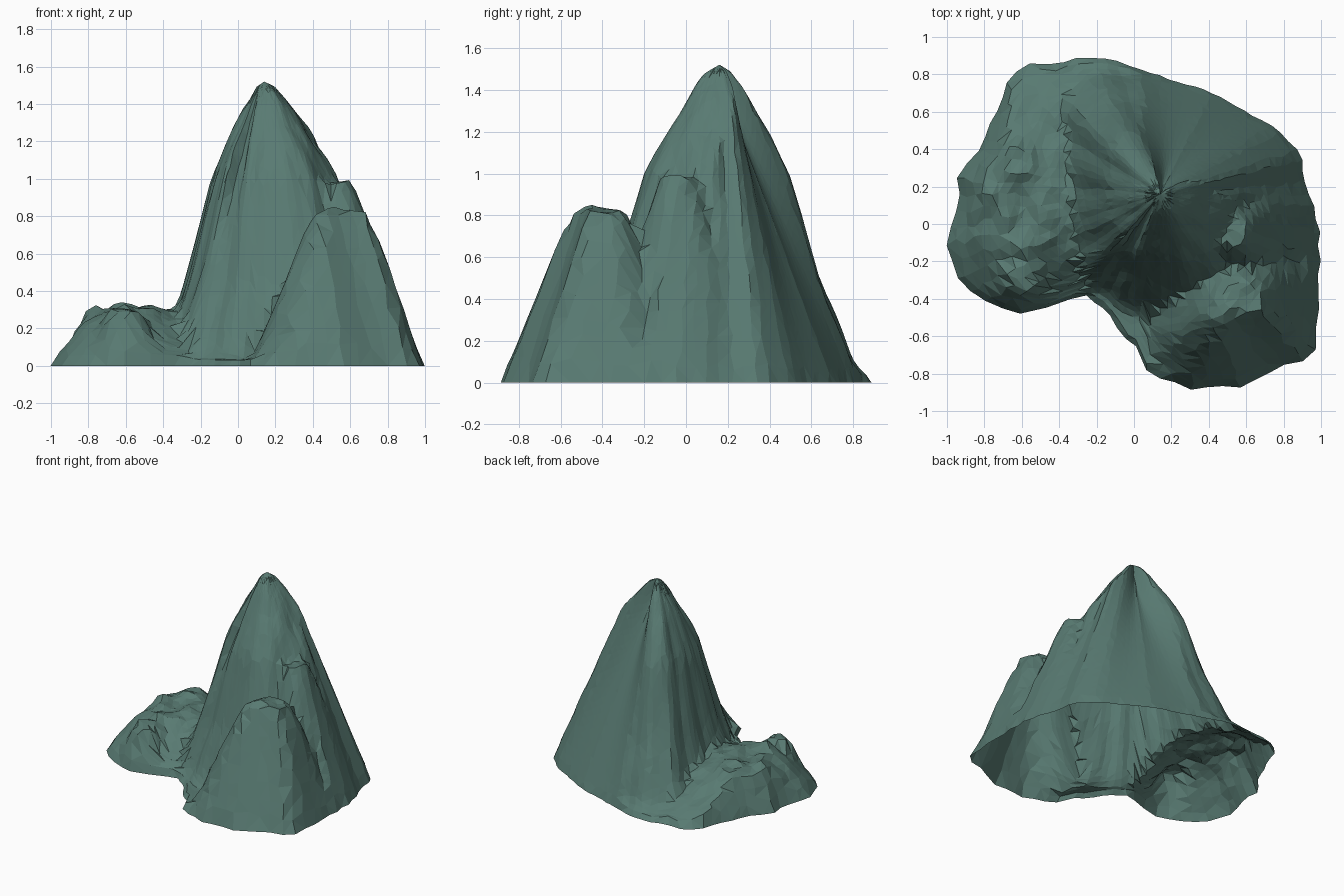
import bpy, bmesh, math, random
from mathutils import Vector, noise

if "Cube" in bpy.data.objects:
    bpy.data.objects.remove(bpy.data.objects["Cube"])

random.seed(4)
PEAK = Vector((0.14, 0.16))
RAYS, RINGS = 80, 26

# Ground outline seen from above, counter-clockwise
OUTLINE = [(.99, -.03), (.96, .1), (.91, .2), (.90, .37), (.77, .51), (.6, .6), (.42, .7),
           (.17, .78), (-.08, .87), (-.28, .9), (-.43, .85), (-.57, .86), (-.68, .75),
           (-.78, .5), (-.86, .35), (-.94, .28), (-.93, .1), (-1, -.08), (-.94, -.32),
           (-.8, -.41), (-.64, -.48), (-.46, -.45), (-.27, -.37), (-.16, -.45),
           (-.04, -.62), (.04, -.68), (.07, -.8), (.2, -.84), (.28, -.89), (.57, -.87),
           (.75, -.77), (.96, -.71), (.98, -.58), (.99, -.28)]


def lerp_table(table, t):
    """Piecewise linear lookup in (position, value) pairs."""
    for (a, va), (b, vb) in zip(table, table[1:]):
        if t <= b:
            return va + (vb - va) * max(0, t - a) / (b - a)
    return table[-1][1]


def around(values, angle):
    """Lookup in values spaced evenly round a full turn."""
    f = (angle / math.tau) % 1 * len(values)
    i = int(f) % len(values)
    return values[i] + (values[(i + 1) % len(values)] - values[i]) * (f - int(f))


def soft_max(a, b, k=.05):
    h = max(k - abs(a - b), 0) / k
    return max(a, b) + h * h * k * .25


def rim_distance(angle):
    """Distance from the peak axis to the outline along one direction."""
    d = Vector((math.cos(angle), math.sin(angle)))
    best = 0
    for a, b in zip(OUTLINE, OUTLINE[1:] + OUTLINE[:1]):
        a, e = Vector(a) - PEAK, Vector(b) - Vector(a)
        den = d.cross(e)
        if abs(den) > 1e-9:
            s, u = a.cross(e) / den, a.cross(d) / den
            if s > 0 and -1e-6 <= u <= 1 + 1e-6:
                best = max(best, s)
    return best


# Each mass: centre, radii round the turn, slope profile (radius fraction, height)
MASSES = [
    # main peak
    (PEAK, [.88, .93, .92, .80, .69, .66, .68, .75, .82, .80, .70, .63,
            .60, .61, .64, .67, .66, .67, .72, .79, .87, .88, .84, .84],
     [(0, 1.52), (.07, 1.49), (.28, 1.26), (.46, 1.0), (.56, .75), (.69, .44),
      (.8, .25), (.89, .1), (1, 0)]),
    # front shoulder
    (Vector((.56, -.42)), [.45, .5, .48, .42, .50, .58, .48, .50],
     [(0, .84), (.27, .82), (.45, .65), (.7, .33), (.85, .14), (1, 0)]),
    # upper shoulder
    (Vector((.49, -.04)), [.54, .5, .4, .4, .4, .36, .36, .46],
     [(0, .98), (.22, .98), (.42, .76), (.72, .36), (1, 0)]),
    # low side hill
    (Vector((-.6, .03)), [.8, .9, .85, .72, .4, .48, .53, .55],
     [(0, .29), (.3, .31), (.55, .22), (.8, .1), (1, 0)]),
    # knolls on the side hill
    (Vector((-.62, .34)), [.3], [(0, .28), (.25, .31), (.6, .2), (1, 0)]),
    (Vector((-.6, -.27)), [.22], [(0, .31), (.4, .29), (1, 0)]),
]


def height(p):
    best = 0
    for centre, radii, profile in MASSES:
        d = p - centre
        a = math.atan2(d.y, d.x)
        # gullies running down the slope
        rough = noise.noise((math.cos(a) * 5, math.sin(a) * 5, centre.x * 9)) * .04
        best = soft_max(best, lerp_table(profile, d.length / (around(radii, a) * (1 + rough))))
    rock = noise.noise((p.x * 9, p.y * 9, 2.0)) * .035
    return best + rock * min(1, best * 4) * (0 if (p - PEAK).length < .06 else 1)


# Mountain shell: rings of points from the peak out to the ground outline, open below
bm = bmesh.new()
top = bm.verts.new((PEAK.x, PEAK.y, 1.52))
rings = []
for k in range(1, RINGS + 1):
    ring = []
    for i in range(RAYS):
        inner = k < RINGS
        a = (i + (random.uniform(-.25, .25) if inner else 0)) / RAYS * math.tau
        s = (k + (random.uniform(-.25, .25) if inner else 0)) / RINGS
        r = rim_distance(a) * (1 if inner else random.uniform(.99, 1.01))
        p = PEAK + Vector((math.cos(a), math.sin(a))) * r * s
        z = min(max(height(p), .012), 2.4 * r * (1 - s) + .005) if inner else 0
        ring.append(bm.verts.new((p.x, p.y, z)))
    rings.append(ring)
for i in range(RAYS):
    j = (i + 1) % RAYS
    bm.faces.new((top, rings[0][i], rings[0][j]))
    for inn, out in zip(rings, rings[1:]):
        bm.faces.new((inn[i], out[i], out[j], inn[j]))
bmesh.ops.triangulate(bm, faces=bm.faces[:])

mesh = bpy.data.meshes.new("mountain")
bm.to_mesh(mesh)
bm.free()
stone = bpy.data.materials.new("grey green stone")
stone.diffuse_color = (.098, .195, .168, 1)
stone.use_nodes = True
stone.node_tree.nodes["Principled BSDF"].inputs["Base Color"].default_value = stone.diffuse_color
mesh.materials.append(stone)
bpy.context.collection.objects.link(bpy.data.objects.new("mountain", mesh))
